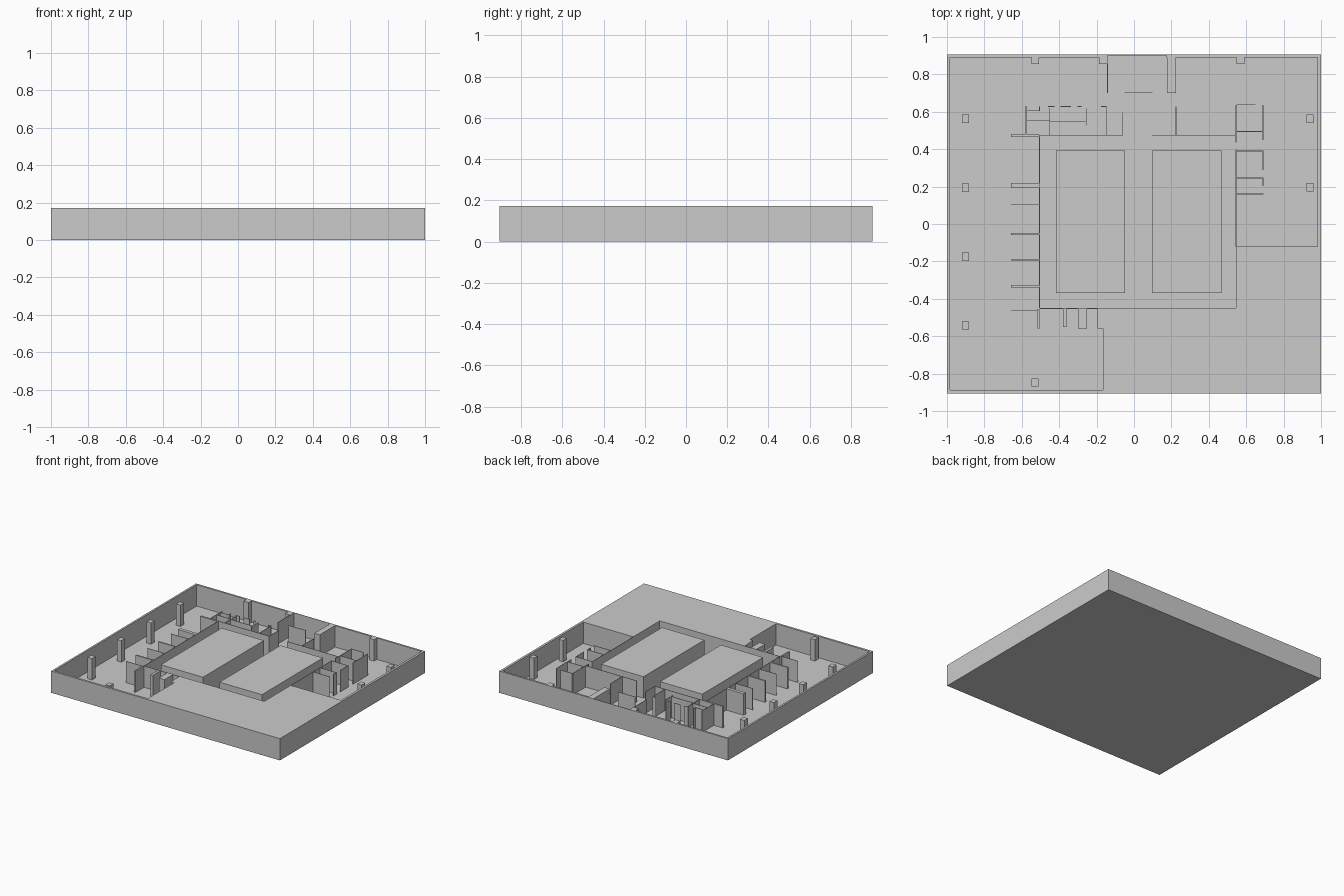
import bpy, bmesh

H = 0.172      # common top height
F = 0.003      # floor slab thickness
T = 0.004      # thin partition thickness


def prism(name, polys, z0=F, z1=H):
    """One object made of upright prisms, each from a counter-clockwise outline."""
    bm = bmesh.new()
    for pts in polys:
        lo = [bm.verts.new((x, y, z0)) for x, y in pts]
        hi = [bm.verts.new((x, y, z1)) for x, y in pts]
        bm.faces.new(lo[::-1])
        bm.faces.new(hi)
        n = len(pts)
        for i in range(n):
            j = (i + 1) % n
            bm.faces.new((lo[i], lo[j], hi[j], hi[i]))
    me = bpy.data.meshes.new(name)
    bm.to_mesh(me)
    bm.free()
    ob = bpy.data.objects.new(name, me)
    bpy.context.collection.objects.link(ob)
    return ob


def rect(x0, x1, y0, y1):
    return [(x0, y0), (x1, y0), (x1, y1), (x0, y1)]


def hwall(y, x0, x1, t=T):
    return rect(x0, x1, y - t / 2, y + t / 2)


def vwall(x, y0, y1, t=T):
    return rect(x - t / 2, x + t / 2, y0, y1)


# Base slab
prism("floor", [rect(-1, 1, -0.905, 0.905)], 0, F)

# Perimeter walls, thinner across the entrance bay
prism("outer_walls", [
    rect(-1, -0.985, -0.905, 0.905),
    rect(-0.985, -0.165, -0.905, -0.888),
    rect(0.982, 1, -0.12, 0.905),
    rect(-0.985, -0.142, 0.89, 0.905),
    rect(-0.142, 0.175, 0.901, 0.905),
    rect(0.175, 0.982, 0.89, 0.905)])

# Solid L-shaped neighbouring mass at the front right
prism("solid_mass", [[
    (-0.165, -0.905), (1, -0.905), (1, -0.12), (0.545, -0.12),
    (0.545, -0.45), (-0.195, -0.45), (-0.195, -0.56), (-0.165, -0.56)]])

# Two large courtyard blocks
prism("courtyard_blocks", [rect(-0.417, -0.048, -0.368, 0.392),
                           rect(0.097, 0.467, -0.368, 0.392)])

# Free-standing columns and wall pilasters
spots = [(-0.9, y) for y in (0.563, 0.194, -0.175, -0.543)]
spots += [(0.94, 0.563), (0.94, 0.197), (-0.53, -0.848)]
prism("columns", [rect(x - 0.019, x + 0.019, y - 0.022, y + 0.022) for x, y in spots])
prism("pilasters", [rect(x - 0.021, x + 0.021, 0.855, 0.89) for x in (-0.528, -0.165, 0.57)])

# Walls around the core
prism("core_walls", [
    vwall(-0.505, -0.45, 0.475),
    hwall(-0.452, -0.503, -0.195),
    hwall(0.475, -0.503, -0.06),
    hwall(0.475, 0.097, 0.543),
    vwall(0.545, -0.12, 0.397), vwall(0.545, 0.437, 0.637)])

# Entrance passage walls and screen
prism("entrance_walls", [
    vwall(-0.142, 0.70, 0.89),
    rect(0.177, 0.225, 0.70, 0.89),
    hwall(0.705, -0.05, 0.10)])

# Left side room dividers: alternating thick and thin
left = [(0.473, 0.014), (0.205, 0.027), (0.105, T), (-0.054, 0.012),
        (-0.192, T), (-0.333, 0.012), (-0.461, T)]
prism("left_dividers", [hwall(y, -0.657, -0.507, t) for y, t in left])

# Front stubs below the core
prism("front_stubs", [rect(-0.516, -0.504, -0.56, -0.454),
                      rect(-0.38, -0.36, -0.55, -0.454),
                      rect(-0.30, -0.25, -0.56, -0.454)])

# Back rooms
prism("back_room_walls", [
    vwall(-0.578, 0.475, 0.63), vwall(-0.45, 0.477, 0.62),
    vwall(-0.255, 0.527, 0.617), vwall(-0.149, 0.477, 0.625),
    vwall(-0.06, 0.477, 0.597), vwall(0.225, 0.477, 0.627),
    vwall(-0.505, 0.607, 0.628),
    hwall(0.605, -0.576, -0.503), hwall(0.555, -0.576, -0.452),
    hwall(0.549, -0.448, -0.257)]
    + [hwall(0.628, a, b) for a, b in ((-0.46, -0.425), (-0.392, -0.338),
                                       (-0.302, -0.282), (-0.177, -0.147))])

# Right rooms
prism("right_room_walls",
      [hwall(y, 0.547, 0.692) for y in (0.495, 0.39, 0.246, 0.16)]
      + [hwall(0.637, 0.547, 0.65), vwall(0.69, 0.45, 0.493),
         vwall(0.69, 0.497, 0.637), vwall(0.69, 0.288, 0.388),
         vwall(0.69, 0.203, 0.244)])
